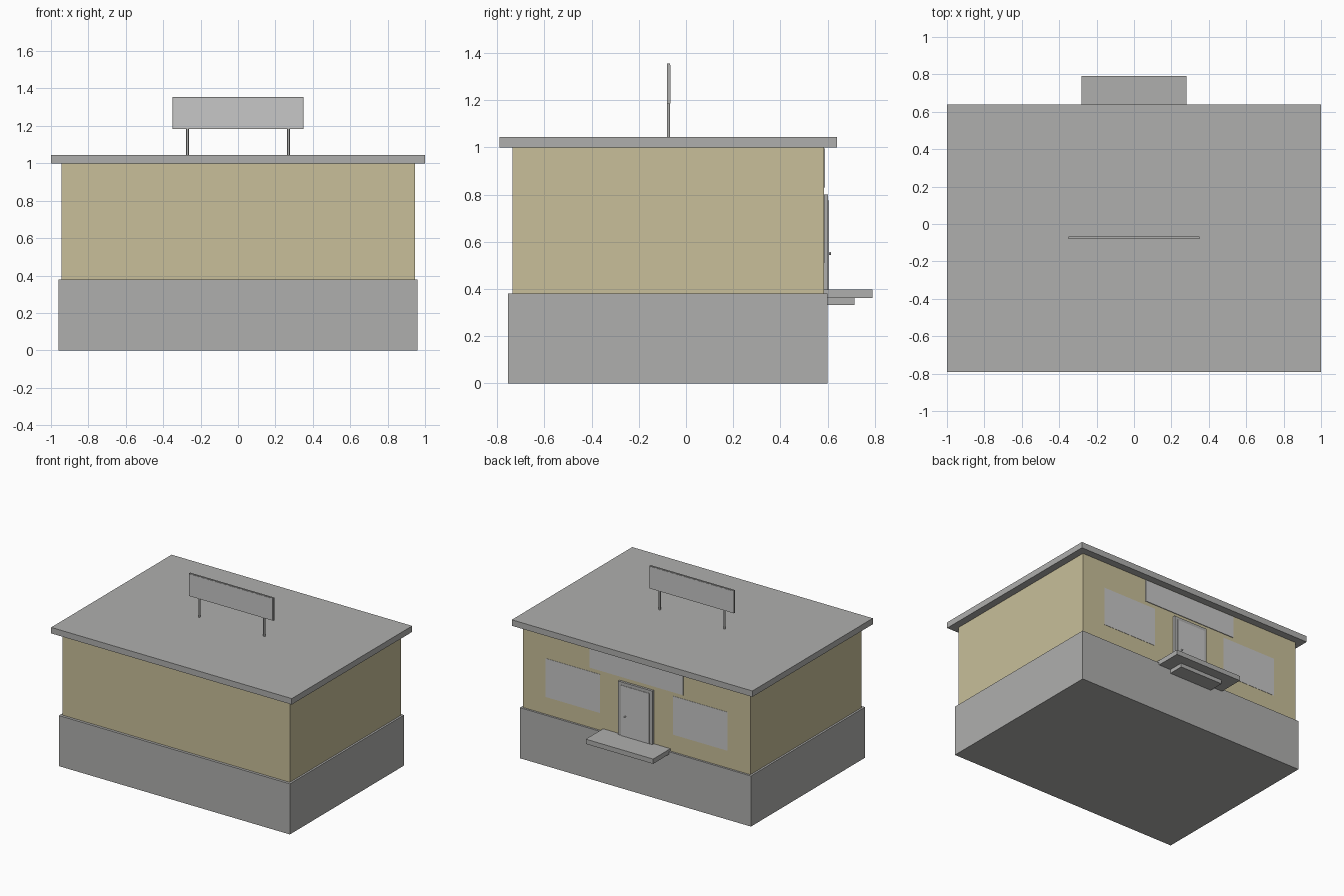
import bpy
import math

if "Cube" in bpy.data.objects:
    bpy.data.objects.remove(bpy.data.objects["Cube"])


def make_material(name, rgb):
    mat = bpy.data.materials.new(name)
    mat.use_nodes = True
    colour = (*rgb, 1)
    mat.diffuse_color = colour
    mat.node_tree.nodes["Principled BSDF"].inputs["Base Color"].default_value = colour
    return mat


GREY = make_material("concrete grey", (0.43, 0.43, 0.42))
TAN = make_material("sandy plaster", (0.58, 0.52, 0.32))
LIGHT = make_material("light grey", (0.57, 0.57, 0.57))


def box(name, x, y, z, mat):
    """Box spanning the given (low, high) ranges."""
    ranges = (x, y, z)
    bpy.ops.mesh.primitive_cube_add(size=1, location=[(a + b) / 2 for a, b in ranges])
    obj = bpy.context.object
    obj.name = name
    obj.scale = [b - a for a, b in ranges]
    bpy.ops.object.transform_apply(location=False, rotation=False)
    obj.data.materials.append(mat)
    return obj


def cylinder(name, radius, depth, location, mat, rotation=(0, 0, 0)):
    bpy.ops.mesh.primitive_cylinder_add(vertices=12, radius=radius, depth=depth,
                                        location=location, rotation=rotation)
    obj = bpy.context.object
    obj.name = name
    obj.data.materials.append(mat)
    bpy.ops.object.shade_smooth_by_angle()
    return obj


def sym(half):
    return (-half, half)


BASE_BACK, WALL_BACK = 0.60, 0.585

# Main building
box("foundation", sym(0.96), (-0.755, BASE_BACK), (0, 0.38), GREY)
box("walls", sym(0.945), (-0.735, WALL_BACK), (0.38, 1.0), TAN)
box("roof_slab", sym(1.0), (-0.79, 0.64), (1.0, 1.045), GREY)

# Entrance steps
box("upper_step", sym(0.28), (0.58, 0.79), (0.362, 0.398), GREY)
box("lower_step", sym(0.18), (0.59, 0.715), (0.333, 0.362), GREY)

# Door: jambs, lintel, leaf and knob
for side, label in ((1, "left"), (-1, "right")):
    edges = sorted((side * 0.118, side * 0.142))
    box(f"{label}_door_jamb", edges, (0.58, 0.602), (0.398, 0.80), GREY)
box("door_lintel", sym(0.118), (0.58, 0.602), (0.776, 0.80), GREY)
box("door_leaf", sym(0.118), (0.58, 0.605), (0.398, 0.776), LIGHT)
cylinder("door_knob", 0.006, 0.012, (0.082, 0.609, 0.55), LIGHT, (math.pi / 2, 0, 0))

# Windows and fascia board beside and above the door
for side, label in ((1, "left"), (-1, "right")):
    span = sorted((side * 0.305, side * 0.755))
    box(f"{label}_window", span, (WALL_BACK - 0.003, WALL_BACK + 0.002), (0.51, 0.80), LIGHT)
box("fascia_board", sym(0.39), (WALL_BACK - 0.003, WALL_BACK + 0.005), (0.83, 0.995), LIGHT)

# Rooftop board on two posts
BOARD_Y = -0.074
box("roof_board", sym(0.35), (BOARD_Y - 0.006, BOARD_Y + 0.006), (1.184, 1.355), GREY)
for side, label in ((-1, "front"), (1, "back")):
    face = sorted((BOARD_Y + side * 0.004, BOARD_Y + side * 0.0075))
    box(f"{label}_board_face", sym(0.345), face, (1.187, 1.350), LIGHT)
for side, label in ((1, "left"), (-1, "right")):
    cylinder(f"{label}_board_post", 0.007, 0.15, (side * 0.27, BOARD_Y, 1.112), GREY)
